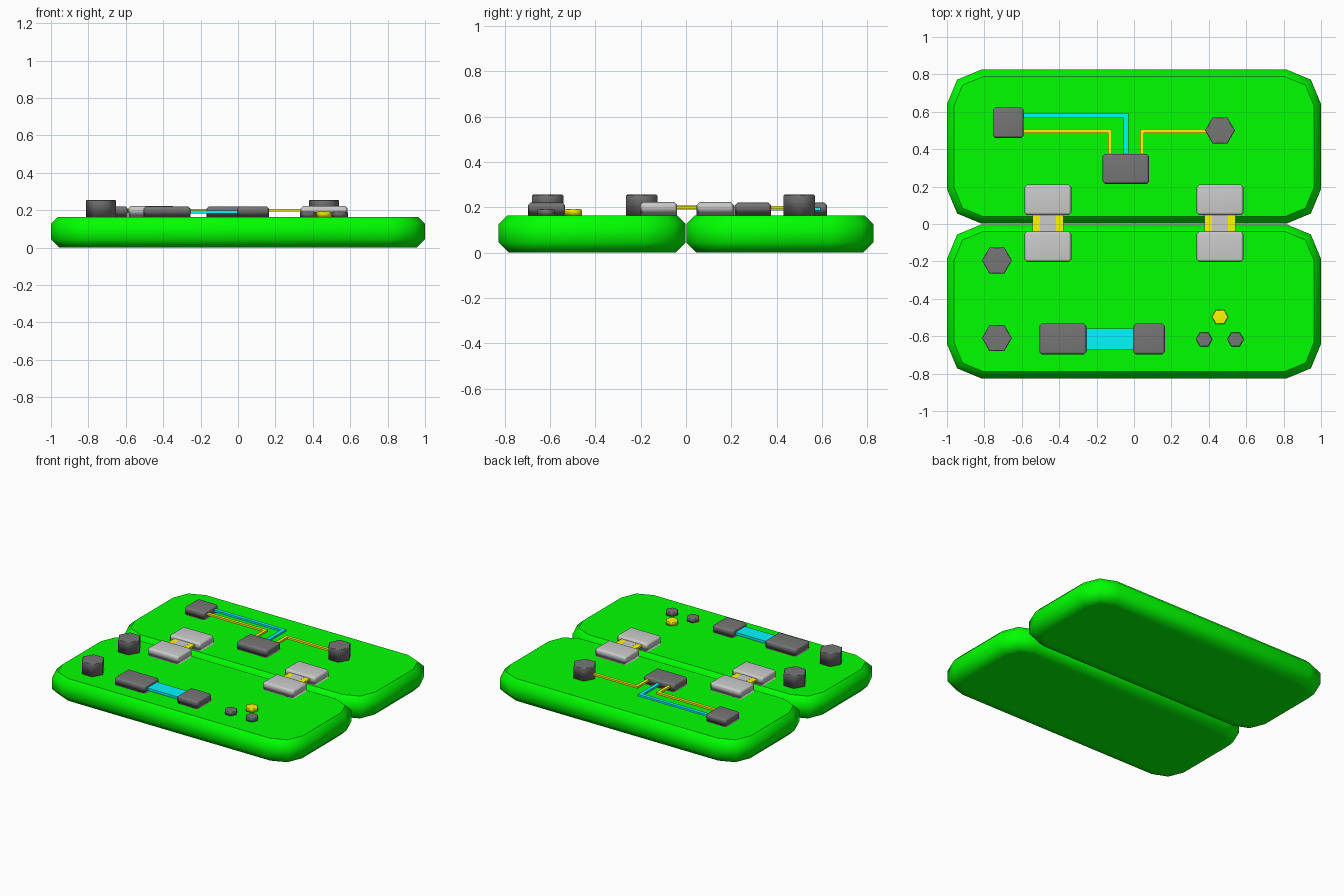
import bpy, bmesh
from math import radians
from mathutils import Matrix

if "Cube" in bpy.data.objects:
    bpy.data.objects.remove(bpy.data.objects["Cube"])


def mat(name, rgb):
    m = bpy.data.materials.new(name)
    m.diffuse_color = (*rgb, 1)
    m.use_nodes = True
    m.node_tree.nodes["Principled BSDF"].inputs["Base Color"].default_value = m.diffuse_color
    return m


GREEN = mat("green", (0, 1, 0))
DARK = mat("dark_grey", (0.18, 0.18, 0.18))
LIGHT = mat("light_grey", (0.75, 0.75, 0.75))
YELLOW = mat("yellow", (1, 0.95, 0))
CYAN = mat("cyan", (0, 0.95, 1))
TOP = 0.165


def finish(bm, name, material, smooth=False, weighted=False):
    bmesh.ops.recalc_face_normals(bm, faces=bm.faces)
    for f in bm.faces:
        f.smooth = smooth
    me = bpy.data.meshes.new(name)
    bm.to_mesh(me)
    bm.free()
    ob = bpy.data.objects.new(name, me)
    me.materials.append(material)
    bpy.context.collection.objects.link(ob)
    if weighted:
        ob.modifiers.new("weighted_normals", 'WEIGHTED_NORMAL')
    return ob


def box_mesh(x0, x1, y0, y1, z0, z1):
    bm = bmesh.new()
    bmesh.ops.create_cube(bm, size=1)
    for v in bm.verts:
        v.co.x = x1 if v.co.x > 0 else x0
        v.co.y = y1 if v.co.y > 0 else y0
        v.co.z = z1 if v.co.z > 0 else z0
    return bm


def bevel(bm, edges, width, segments=1):
    bmesh.ops.bevel(bm, geom=edges, offset=width, segments=segments,
                    profile=0.5, affect='EDGES')


def level_edges(bm, z):
    return [e for e in bm.edges if all(abs(v.co.z - z) < 0.001 for v in e.verts)]


def box(name, x0, x1, y0, y1, z0, z1, material, width=0):
    bm = box_mesh(x0, x1, y0, y1, z0, z1)
    if width:
        base = set(level_edges(bm, z0))
        bevel(bm, [e for e in bm.edges if e not in base], width)
    return finish(bm, name, material, width > 0, width > 0)


def hexagon(name, x, y, r, z1, material):
    bm = bmesh.new()
    bmesh.ops.create_cone(bm, cap_ends=True, segments=6, radius1=r, radius2=r,
                          depth=z1 - TOP + 0.01)
    # turn so that corners point along x
    if max(v.co.x for v in bm.verts) < r * 0.95:
        bmesh.ops.rotate(bm, verts=bm.verts, matrix=Matrix.Rotation(radians(30), 3, 'Z'))
    bmesh.ops.translate(bm, verts=bm.verts, vec=(x, y, (z1 + TOP - 0.01) / 2))
    bevel(bm, level_edges(bm, z1), 0.005)
    return finish(bm, name, material, True, True)


def wire(name, pts, width, z0, z1, material):
    h = width / 2
    for i, ((ax, ay), (bx, by)) in enumerate(zip(pts, pts[1:])):
        box(f"{name}_{i}", min(ax, bx) - h, max(ax, bx) + h,
            min(ay, by) - h, max(ay, by) + h, z0, z1, material)


# rounded boards, smooth all round with a crisp rim at the top face
for name, y0, y1 in (("back_board", 0.002, 0.826), ("front_board", -0.826, -0.002)):
    bm = box_mesh(-1, 1, y0, y1, 0, TOP)
    bevel(bm, [e for e in bm.edges if abs(e.verts[0].co.z - e.verts[1].co.z) > 0.1], 0.185, 2)
    bevel(bm, level_edges(bm, TOP), 0.038)
    bevel(bm, level_edges(bm, 0), 0.045)
    bm.normal_update()
    bottom = [f for f in bm.faces if f.normal.z < -0.99]
    bmesh.ops.inset_region(bm, faces=bottom, thickness=0.05)
    for e in level_edges(bm, TOP):
        e.smooth = False
    finish(bm, name, GREEN, True)

# dark chips
for i, (x0, x1, y0, y1) in enumerate(((-0.755, -0.59, 0.46, 0.622), (-0.168, 0.08, 0.215, 0.375),
                                      (-0.505, -0.255, -0.697, -0.533), (-0.003, 0.165, -0.697, -0.533))):
    box(f"chip_{i}", x0, x1, y0, y1, TOP - 0.005, 0.221, DARK, 0.012)

# hinges: two pads joined by a strip with yellow sides
for i, x in enumerate((-0.46, 0.46)):
    for j, y in enumerate((-0.121, 0.129)):
        box(f"hinge_pad_{i}{j}", x - 0.125, x + 0.125, y - 0.082, y + 0.082,
            TOP - 0.005, 0.224, LIGHT, 0.014)
    box(f"hinge_strip_{i}", x - 0.042, x + 0.042, -0.06, 0.07, 0.19, 0.207, LIGHT)
    for s, side in ((-1, "left"), (1, "right")):
        cx = x + s * 0.062
        box(f"hinge_side_{i}_{side}", cx - 0.02, cx + 0.02, -0.06, 0.07, 0.192, 0.206, YELLOW)

# tall posts and small pins
for i, (x, y) in enumerate(((-0.733, -0.195), (-0.733, -0.61), (0.46, 0.5))):
    hexagon(f"post_{i}", x, y, 0.08, 0.256, DARK)
for i, (x, y, m) in enumerate(((0.46, -0.497, YELLOW), (0.375, -0.617, DARK), (0.543, -0.617, DARK))):
    hexagon(f"pin_{i}", x, y, 0.044, 0.193, m)

# ribbon cable and wires
box("ribbon", -0.27, 0.01, -0.672, -0.56, 0.182, 0.2, CYAN)
wire("cyan_wire", ((-0.6, 0.581), (-0.042, 0.581), (-0.042, 0.36)), 0.026, 0.186, 0.2, CYAN)
wire("yellow_wire_left", ((-0.6, 0.498), (-0.128, 0.498), (-0.128, 0.36)), 0.022, 0.192, 0.206, YELLOW)
wire("yellow_wire_right", ((0.042, 0.36), (0.042, 0.498), (0.42, 0.498)), 0.022, 0.192, 0.206, YELLOW)
